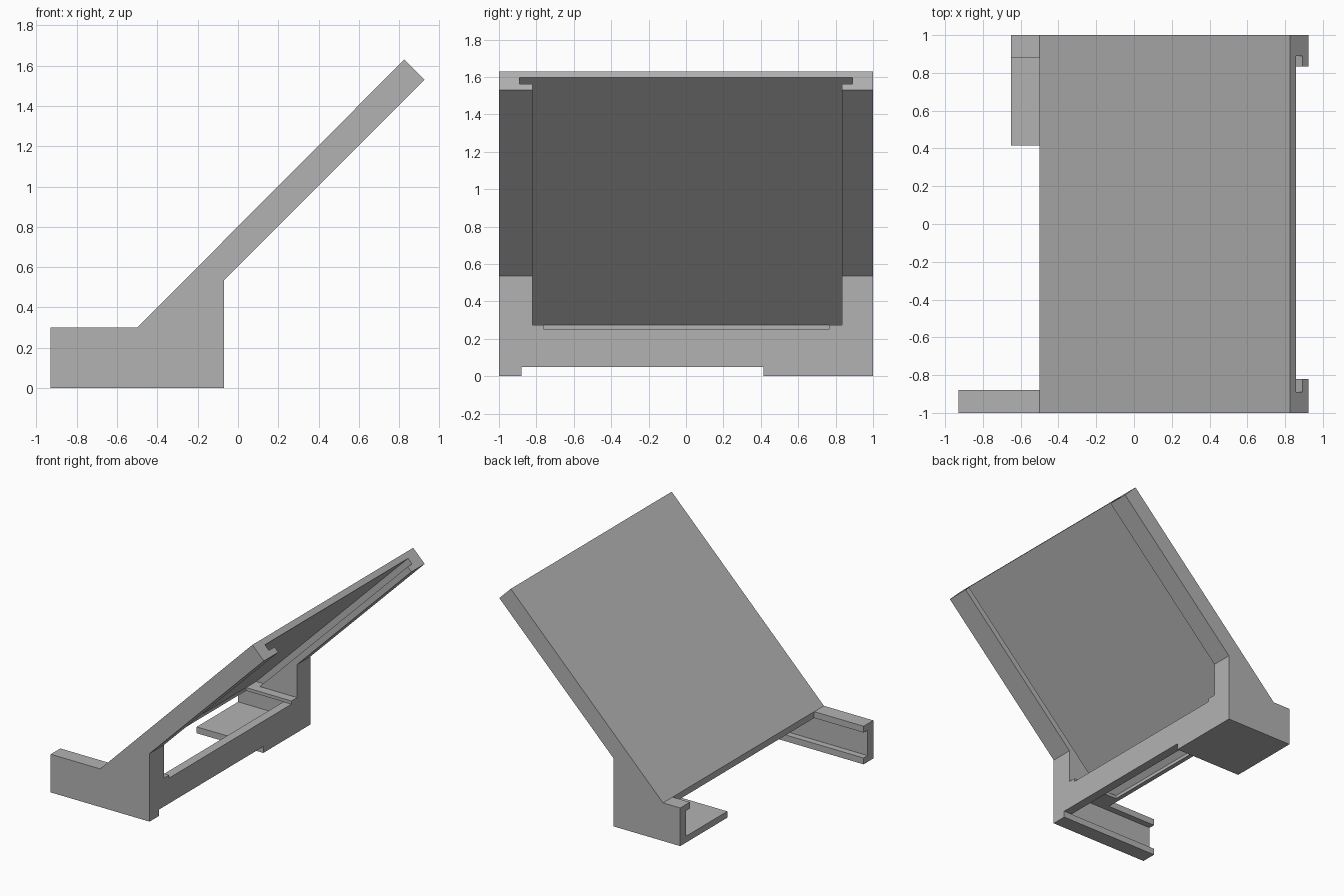
import bpy
import bmesh

cube = bpy.data.objects.get("Cube")
if cube:
    bpy.data.objects.remove(cube, do_unlink=True)

grey = bpy.data.materials.new("plain grey")
grey.use_nodes = True
color = (0.45, 0.45, 0.45, 1)
grey.diffuse_color = color
grey.node_tree.nodes["Principled BSDF"].inputs["Base Color"].default_value = color


def prism(name, profile, y0, y1):
    """Extrude an x-z outline from y0 to y1."""
    bm = bmesh.new()
    face = bm.faces.new([bm.verts.new((x, y0, z)) for x, z in profile])
    side = bmesh.ops.extrude_face_region(bm, geom=[face])["geom"]
    moved = [v for v in side if isinstance(v, bmesh.types.BMVert)]
    bmesh.ops.translate(bm, verts=moved, vec=(0, y1 - y0, 0))
    bmesh.ops.recalc_face_normals(bm, faces=bm.faces)
    mesh = bpy.data.meshes.new(name)
    bm.to_mesh(mesh)
    bm.free()
    mesh.materials.append(grey)
    obj = bpy.data.objects.new(name, mesh)
    bpy.context.collection.objects.link(obj)
    return obj


def rect(x0, x1, z0, z1):
    return [(x0, z0), (x1, z0), (x1, z1), (x0, z1)]


def cut(name, profile, y0, y1):
    """Subtract a prism from the stand and discard the cutter."""
    cutter = prism(name, profile, y0, y1)
    mod = stand.modifiers.new(name, "BOOLEAN")
    mod.operation = "DIFFERENCE"
    mod.solver = "EXACT"
    mod.object = cutter
    bpy.context.view_layer.objects.active = stand
    bpy.ops.object.modifier_apply(modifier=name)
    bpy.data.objects.remove(cutter, do_unlink=True)


# Sloped panel, block and arms in one outline
stand = prism("sloped_stand", [
    (-0.93, 0), (-0.07, 0), (-0.07, 0.535), (0.925, 1.53),
    (0.825, 1.63), (-0.5, 0.3), (-0.93, 0.3)], -1, 1)

# Separate the two arms; shorten the rear one
cut("arm_gap", rect(-1.2, -0.5, 0.05, 0.6), -0.88, 0.88)
cut("rear_arm_trim", rect(-1.2, -0.65, -0.2, 0.6), -0.5, 1.2)

# Hollow base, open floor and raised underside of the crossbar
cut("base_hollow", rect(-1.2, -0.14, 0.05, 0.25), -0.93, 0.93)
cut("floor_gap", rect(-1.2, -0.14, -0.2, 0.1), -0.88, 0.415)
cut("bar_clearance", rect(-0.2, 0.2, -0.2, 0.05), -0.88, 0.415)

# Recess behind the panel, its side grooves and the opening into the base
cut("panel_recess", [
    (-0.465, 0.275), (0.1, 0.275), (1.2, 1.375), (1.2, 1.94)], -0.82, 0.835)
cut("panel_groove", [
    (-0.465, 0.275), (-0.395, 0.275), (1.2, 1.87), (1.2, 1.94)], -0.89, 0.89)
cut("base_opening", [
    (-0.465, 0.2), (-0.465, 0.275), (-0.42, 0.3), (0.2, 0.3),
    (0.2, 0.25), (-0.14, 0.25), (-0.14, 0.2)], -0.76, 0.765)
